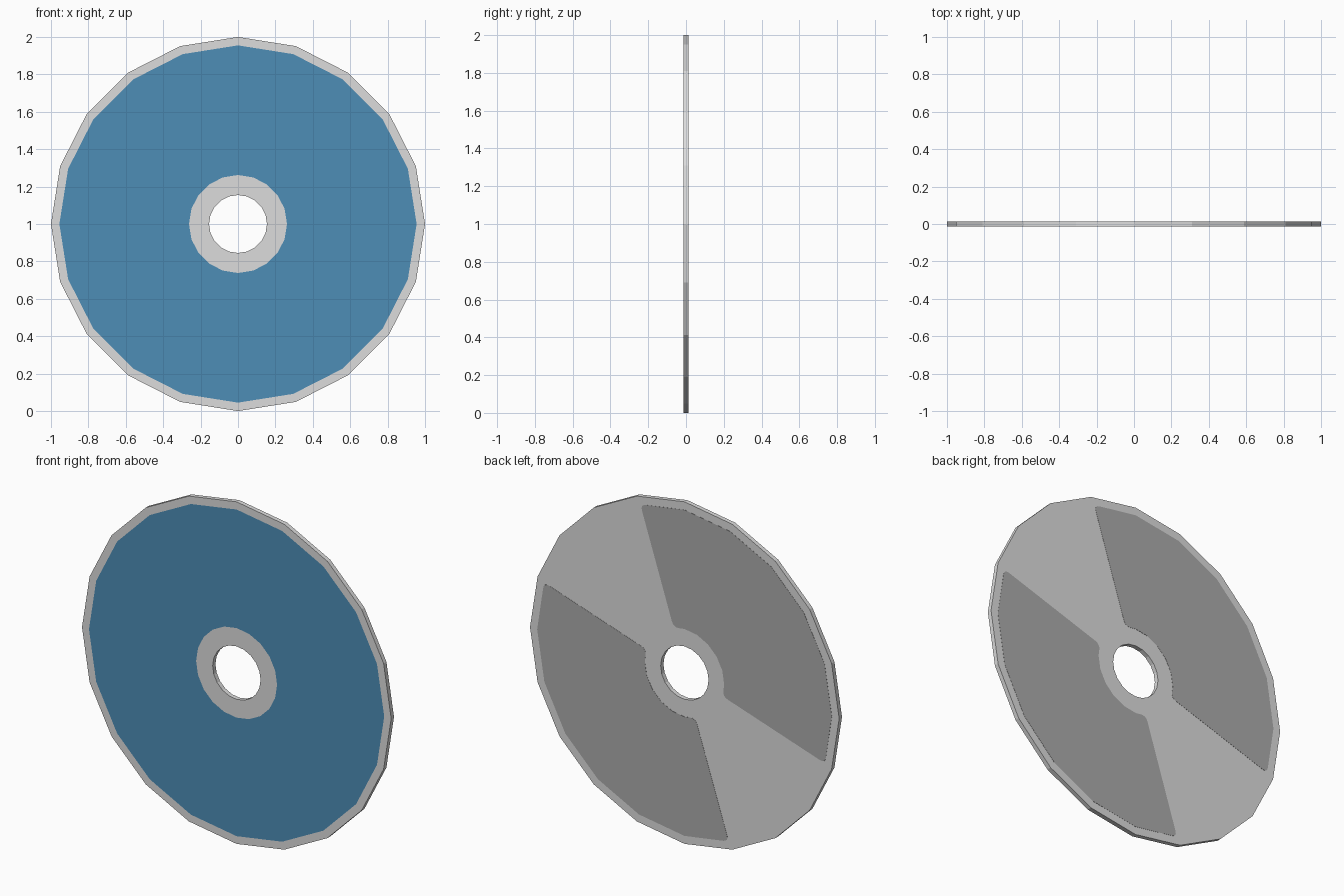
import bpy, bmesh, math
from mathutils import Vector

if "Cube" in bpy.data.objects:
    bpy.data.objects.remove(bpy.data.objects["Cube"])

SIDES = 20
HALF = 0.013          # half thickness
HOLE, HUB, LABEL, RIM = 0.155, 0.262, 0.955, 1.0


def material(name, rgb):
    m = bpy.data.materials.new(name)
    m.diffuse_color = (*rgb, 1)
    m.use_nodes = True
    m.node_tree.nodes["Principled BSDF"].inputs["Base Color"].default_value = m.diffuse_color
    return m


grey = material("light grey", (0.72, 0.72, 0.72))
blue = material("label blue", (0.075, 0.27, 0.47))
dark = material("dark grey", (0.41, 0.41, 0.41))


def polar(r, deg, y=0.0):
    a = math.radians(deg)
    return Vector((r * math.cos(a), y, 1 + r * math.sin(a)))


def finish(bm, name, mats):
    bmesh.ops.recalc_face_normals(bm, faces=bm.faces[:])
    me = bpy.data.meshes.new(name)
    bm.to_mesh(me)
    bm.free()
    for m in mats:
        me.materials.append(m)
    ob = bpy.data.objects.new(name, me)
    bpy.context.collection.objects.link(ob)
    return ob


# Disc body: a closed cross-section swept in 20 steps, label band in blue
profile = [(HOLE, -HALF), (HUB, -HALF), (LABEL, -HALF), (RIM, -HALF),
           (RIM, HALF), (HOLE, HALF)]
bm = bmesh.new()
rings = [[bm.verts.new(polar(r, i * 360 / SIDES, y)) for i in range(SIDES)]
         for r, y in profile]
for k in range(len(rings)):
    a, b = rings[k], rings[(k + 1) % len(rings)]
    for i in range(SIDES):
        j = (i + 1) % SIDES
        f = bm.faces.new((a[i], a[j], b[j], b[i]))
        f.material_index = 1 if k == 1 else 0
finish(bm, "disc", [grey, blue])


def rounded(points, corners, trim):
    """Replace the given corners with small curved fillets."""
    out = []
    n = len(points)
    for i, p in enumerate(points):
        if i not in corners:
            out.append(p)
            continue
        s = p + (points[i - 1] - p).normalized() * trim
        e = p + (points[(i + 1) % n] - p).normalized() * trim
        for t in (0, 0.25, 0.5, 0.75, 1):
            out.append(s * (1 - t) ** 2 + p * 2 * t * (1 - t) + e * t * t)
    return out


# Two dark sectors on the back, as thin rounded plates
def sector(name, start):
    inner_r, outer_r, steps, gap = 0.257, 0.953, 7, 0.009

    def arc(r):
        shift = math.degrees(gap / r)
        angs = [start + 18 * i for i in range(steps + 1)]
        angs[0] += shift
        angs[-1] -= shift
        return [polar(r, a, HALF + 0.001) for a in angs]

    pts = arc(outer_r) + arc(inner_r)[::-1]
    pts = rounded(pts, (0, steps, steps + 1, 2 * steps + 1), 0.036)
    bm = bmesh.new()
    face = bm.faces.new([bm.verts.new(p) for p in pts])
    ext = bmesh.ops.extrude_face_region(bm, geom=[face], use_keep_orig=True)
    verts = [g for g in ext["geom"] if isinstance(g, bmesh.types.BMVert)]
    bmesh.ops.translate(bm, verts=verts, vec=(0, -0.002, 0))
    finish(bm, name, [dark])


sector("back_sector_a", 72)
sector("back_sector_b", 252)
